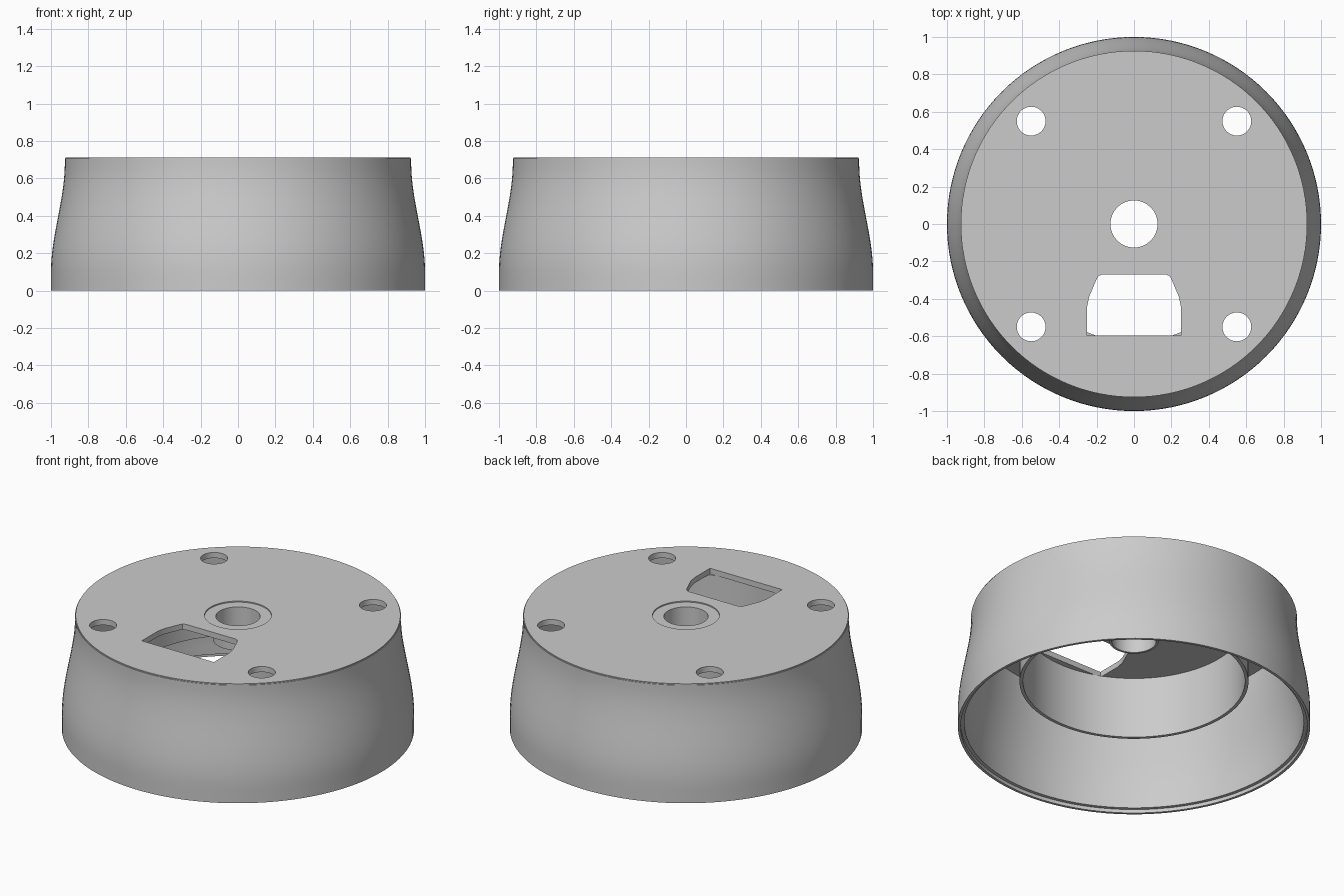
import bpy, bmesh, math

cube = bpy.data.objects.get("Cube")
if cube:
    bpy.data.objects.remove(cube, do_unlink=True)

grey = bpy.data.materials.new("plain_grey")
grey.use_nodes = True
grey.diffuse_color = (0.6, 0.6, 0.6, 1)
grey.node_tree.nodes["Principled BSDF"].inputs["Base Color"].default_value = (0.6, 0.6, 0.6, 1)

HEIGHT, UNDERSIDE, SIDES = 0.712, 0.677, 128


def finish(name, bm):
    bmesh.ops.recalc_face_normals(bm, faces=bm.faces)
    mesh = bpy.data.meshes.new(name)
    bm.to_mesh(mesh)
    bm.free()
    mesh.materials.append(grey)
    obj = bpy.data.objects.new(name, mesh)
    bpy.context.collection.objects.link(obj)
    return obj


def smooth(obj):
    bpy.ops.object.select_all(action="DESELECT")
    obj.select_set(True)
    bpy.context.view_layer.objects.active = obj
    bpy.ops.object.shade_smooth_by_angle(angle=math.radians(30))


def lathe(name, profile):
    """Revolve a closed (radius, height) profile around z."""
    bm = bmesh.new()
    verts = [bm.verts.new((r, 0, z)) for r, z in profile]
    edges = [bm.edges.new((a, b)) for a, b in zip(verts, verts[1:] + verts[:1])]
    bmesh.ops.spin(bm, geom=verts + edges, axis=(0, 0, 1), cent=(0, 0, 0),
                   angle=math.tau, steps=SIDES, use_merge=False)
    bmesh.ops.remove_doubles(bm, verts=bm.verts, dist=1e-5)
    obj = finish(name, bm)
    smooth(obj)
    return obj


def tube(name, inner, outer, low, high):
    return lathe(name, [(inner, low), (outer, low), (outer, high), (inner, high)])


def prism(name, outline, low, high):
    """Extrude a flat outline from one height to another."""
    bm = bmesh.new()
    face = bm.faces.new([bm.verts.new((x, y, low)) for x, y in outline])
    top = bmesh.ops.extrude_face_region(bm, geom=[face])["geom"]
    moved = [v for v in top if isinstance(v, bmesh.types.BMVert)]
    bmesh.ops.translate(bm, verts=moved, vec=(0, 0, high - low))
    return finish(name, bm)


def circle(x, y, radius, sides=48):
    return [(x + radius * math.cos(math.tau * i / sides),
             y + radius * math.sin(math.tau * i / sides)) for i in range(sides)]


def cut(target, outline, low=0.6, high=0.8):
    cutter = prism("cutter", outline, low, high)
    mod = target.modifiers.new("cut", "BOOLEAN")
    mod.operation, mod.solver, mod.object = "DIFFERENCE", "EXACT", cutter
    bpy.ops.object.select_all(action="DESELECT")
    bpy.context.view_layer.objects.active = target
    target.select_set(True)
    bpy.ops.object.modifier_apply(modifier=mod.name)
    bpy.data.objects.remove(cutter, do_unlink=True)


# Outer wall: S-curved flare, hollow, with a stepped bottom rim
def flare(z):
    t = min(max((z - 0.1) / 0.58, 0), 1)
    return 1 - 0.074 * t * t * (3 - 2 * t)


levels = [0.705 * i / 20 for i in range(21)]
outside = [(flare(z), z) for z in levels]
inside = [(flare(z) - 0.036, z) for z in reversed(levels[1:])]
lathe("outer_wall", outside + inside + [(0.964, 0.022), (0.984, 0.022), (0.984, 0)])

# Top plate with screw holes, centre bore, shallow recess and window
plate = prism("top_plate", circle(0, 0, 0.922, SIDES), UNDERSIDE, HEIGHT)
for x in (-0.55, 0.55):
    for y in (-0.55, 0.55):
        cut(plate, circle(x, y, 0.077))
cut(plate, circle(0, 0, 0.19, 64), low=HEIGHT - 0.007)
cut(plate, circle(0, 0, 0.126, 64))
half = [(0.25, -0.595), (0.25, -0.44), (0.24, -0.39), (0.2, -0.295),
        (0.19, -0.278), (0.17, -0.27)]
cut(plate, half + [(-x, y) for x, y in reversed(half)])
smooth(plate)

# Inner ring and centre boss hanging under the plate
tube("inner_ring", 0.63, 0.65, 0.293, UNDERSIDE)
tube("centre_boss", 0.126, 0.14, 0.557, UNDERSIDE)
